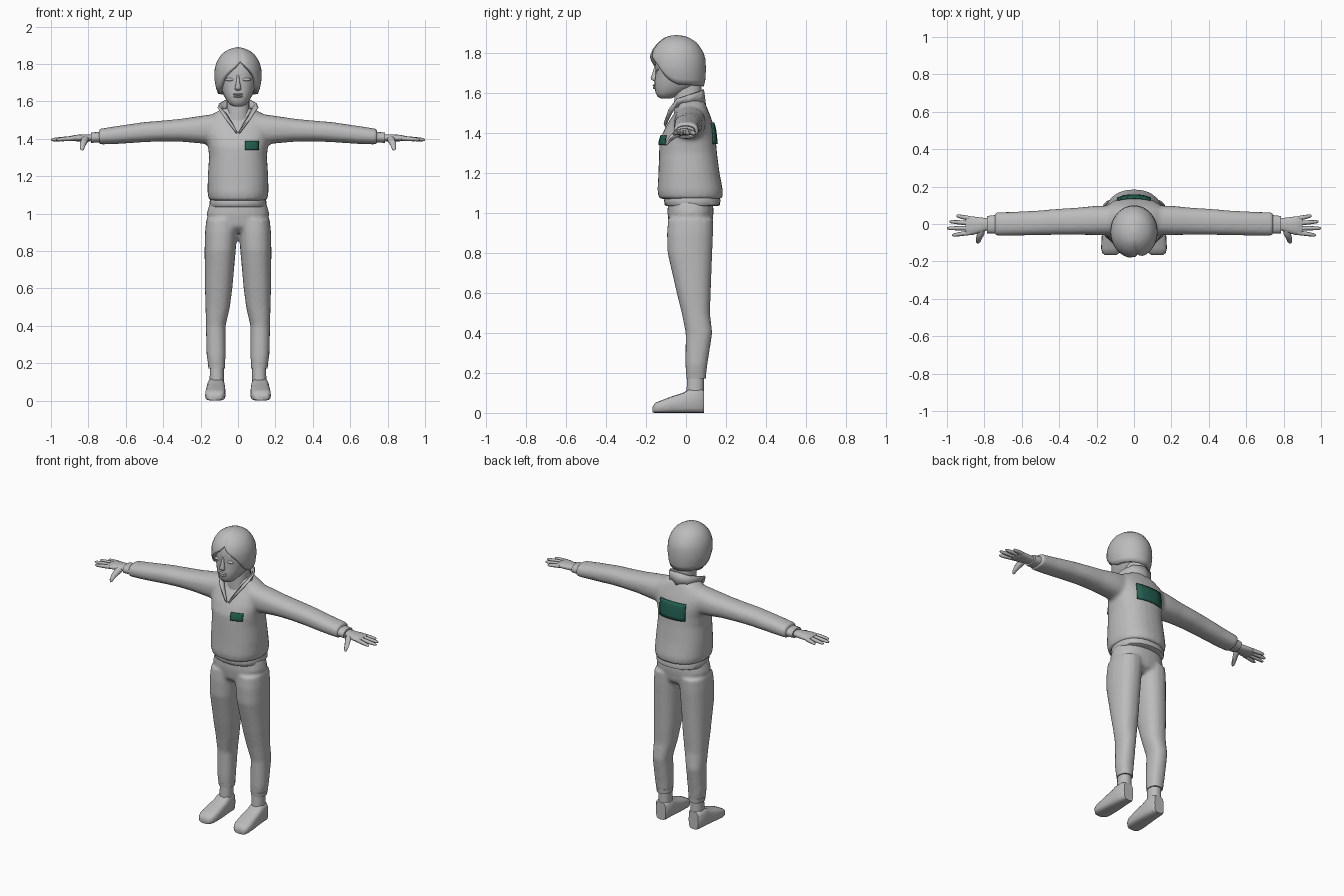
import bpy, bmesh, math
from mathutils import Vector
from mathutils.bvhtree import BVHTree


def material(name, rgb):
    m = bpy.data.materials.new(name)
    m.diffuse_color = (*rgb, 1)
    return m


GREY = material("plain grey", (0.5, 0.5, 0.5))
GREEN = material("dark green", (0.016, 0.115, 0.082))


def activate(ob, others=()):
    bpy.ops.object.select_all(action='DESELECT')
    for o in (ob, *others):
        o.select_set(True)
    bpy.context.view_layer.objects.active = ob


def make(name, verts, faces, mat=GREY, angle=50):
    me = bpy.data.meshes.new(name)
    me.from_pydata(verts, [], faces)
    bm = bmesh.new()
    bm.from_mesh(me)
    bmesh.ops.recalc_face_normals(bm, faces=bm.faces)
    bm.to_mesh(me)
    bm.free()
    me.materials.append(mat)
    ob = bpy.data.objects.new(name, me)
    bpy.context.collection.objects.link(ob)
    activate(ob)
    bpy.ops.object.shade_smooth_by_angle(angle=math.radians(angle))
    return ob


def modify(ob, kind, **settings):
    m = ob.modifiers.new(kind.title(), kind)
    for k, v in settings.items():
        setattr(m, k, v)
    activate(ob)
    bpy.ops.object.modifier_apply(modifier=m.name)


def power(c, p):
    return math.copysign(abs(c) ** (2 / p), c)


def loft(name, axis, rows, n=18, p=2.3):
    """Closed tube; each row is (position on axis, u min, u max, v min, v max)."""
    order = {'z': (1, 2, 0), 'x': (0, 1, 2), 'y': (1, 0, 2)}[axis]
    verts, faces = [], []
    for t, u0, u1, v0, v1 in rows:
        for i in range(n):
            a = 2 * math.pi * i / n
            u = (u0 + u1) / 2 + (u1 - u0) / 2 * power(math.cos(a), p)
            v = (v0 + v1) / 2 + (v1 - v0) / 2 * power(math.sin(a), p)
            tuv = (t, u, v)
            verts.append((u, v, t) if axis == 'z' else tuple(tuv[k] for k in order))
    for r in range(len(rows) - 1):
        for i in range(n):
            j = (i + 1) % n
            faces.append((r * n + i, r * n + j, r * n + n + j, r * n + n + i))
    faces += [tuple(range(n)), tuple(range((len(rows) - 1) * n, len(rows) * n))]
    return make(name, verts, faces)


def upright(name, rows, **kw):
    """Centred upright loft; rows are (z, y front, y back, half width)."""
    return loft(name, 'z', [(z, -w, w, f, b) for z, f, b, w in rows], **kw)


def blend(name, parts, rounds):
    """Fuse overlapping parts into one soft skin."""
    activate(parts[0], parts[1:])
    bpy.ops.object.join()
    ob = bpy.context.object
    ob.name = name
    modify(ob, 'REMESH', mode='VOXEL', voxel_size=0.011)
    modify(ob, 'SMOOTH', factor=0.5, iterations=rounds)
    activate(ob)
    bpy.ops.object.shade_smooth_by_angle(angle=math.radians(60))
    return ob


def lerp(table, x):
    """Interpolate rows of a table sorted by rising first column."""
    for a, b in zip(table, table[1:]):
        if x <= b[0]:
            f = max(0, (x - a[0]) / (b[0] - a[0]))
            return [p + (q - p) * f for p, q in zip(a[1:], b[1:])]
    return list(table[-1][1:])


def ball(name, loc, size):
    x, y, z = loc
    a, b, c = size
    rows = []
    for k in range(9):
        t = math.pi * (k + 0.15) / 8.3
        s = math.sin(t)
        rows.append((x - a * math.cos(t), y - b * s, y + b * s, z - c * s, z + c * s))
    return loft(name, 'x', rows, n=10, p=2)


# Jacket: torso with both sleeves
parts = [upright("torso", [
    (1.07, -0.135, 0.183, 0.155), (1.11, -0.143, 0.185, 0.163), (1.2, -0.138, 0.168, 0.162),
    (1.3, -0.135, 0.155, 0.155), (1.36, -0.132, 0.15, 0.16), (1.42, -0.107, 0.143, 0.175),
    (1.47, -0.078, 0.128, 0.185), (1.51, -0.05, 0.112, 0.165), (1.545, -0.045, 0.098, 0.115),
    (1.565, -0.035, 0.085, 0.07)], n=28)]
for s in (-1, 1):
    parts.append(loft("sleeve", 'x', [(s * r[0], *r[1:]) for r in [
        (0.08, -0.06, 0.1, 1.36, 1.54), (0.2, -0.06, 0.098, 1.375, 1.523),
        (0.3, -0.058, 0.088, 1.384, 1.508), (0.4, -0.058, 0.082, 1.386, 1.498),
        (0.5, -0.06, 0.073, 1.382, 1.49), (0.65, -0.063, 0.065, 1.372, 1.468),
        (0.745, -0.063, 0.064, 1.369, 1.453)]]))
jacket = blend("jacket", parts, 5)

# Trousers: pelvis with both legs
parts = [upright("pelvis", [(0.9, -0.05, 0.09, 0.07), (0.93, -0.085, 0.13, 0.15),
                            (1.0, -0.093, 0.138, 0.168), (1.06, -0.09, 0.135, 0.15)], n=24)]
for s in (-1, 1):
    parts.append(loft("leg", 'z', [(r[0], s * r[1], s * r[2], *r[3:]) for r in [
        (0.18, 0.07, 0.158, 0.0, 0.1), (0.24, 0.066, 0.168, -0.003, 0.107),
        (0.4, 0.066, 0.172, -0.002, 0.132), (0.5, 0.043, 0.174, -0.022, 0.12),
        (0.6, 0.03, 0.177, -0.047, 0.124), (0.8, 0.012, 0.179, -0.093, 0.132),
        (0.9, 0.004, 0.177, -0.096, 0.136), (0.97, 0.002, 0.17, -0.09, 0.136)]]))
blend("trousers", parts, 4)

# Jacket waistband
upright("waistband", [(1.035, -0.1, 0.16, 0.148), (1.04, -0.107, 0.17, 0.152),
                      (1.065, -0.11, 0.172, 0.152), (1.09, -0.1, 0.16, 0.145)], n=28)

for s, side in ((-1, "right"), (1, "left")):
    # Sleeve cuff and trouser cuff
    loft(side + "_sleeve_cuff", 'x', [(s * 0.735, -0.052, 0.048, 1.38, 1.438),
                                      (s * 0.785, -0.05, 0.043, 1.378, 1.434)])
    loft(side + "_trouser_cuff", 'z', [(0.172, s * 0.07, s * 0.157, 0.002, 0.1),
                                       (0.2, s * 0.069, s * 0.162, 0, 0.102)])
    # Hand with four fingers and a drooping thumb
    loft(side + "_palm", 'x', [(s * r[0], *r[1:]) for r in [
        (0.77, -0.028, 0.028, 1.388, 1.424), (0.81, -0.043, 0.034, 1.385, 1.424),
        (0.86, -0.058, 0.04, 1.386, 1.422), (0.89, -0.06, 0.042, 1.389, 1.417),
        (0.9, -0.055, 0.038, 1.394, 1.412)]], n=14)
    for label, y0, y1, tip in (("index", -0.046, -0.06, 0.972), ("middle", -0.022, -0.023, 1.0),
                               ("ring", 0.004, 0.013, 0.987), ("little", 0.029, 0.044, 0.95)):
        rows = []
        for f, r in ((0, 0.013), (0.55, 0.0115), (0.9, 0.009), (1, 0.004)):
            y, z = y0 + (y1 - y0) * f, 1.403 - 0.008 * f
            rows.append((s * (0.875 + (tip - 0.875) * f), y - r, y + r, z - r, z + r))
        loft(f"{side}_{label}_finger", 'x', rows, n=8, p=2)
    loft(side + "_thumb", 'y', [(y, s * (x - r), s * (x + r), z - r, z + r) for y, x, z, r in [
        (-0.02, 0.812, 1.405, 0.017), (-0.055, 0.82, 1.392, 0.02),
        (-0.08, 0.83, 1.37, 0.016), (-0.096, 0.833, 1.35, 0.012), (-0.103, 0.834, 1.342, 0.005)]],
        n=8, p=2)
    # Sock and shoe
    loft(side + "_sock", 'z', [(0.07, s * 0.076, s * 0.152, 0.0, 0.09),
                               (0.2, s * 0.076, s * 0.15, 0.006, 0.09)], n=14)
    loft(side + "_shoe", 'y', [(r[0], s * r[1], s * r[2], *r[3:]) for r in [
        (0.09, 0.082, 0.15, 0.0, 0.112), (0.075, 0.072, 0.162, 0.0, 0.12),
        (0.015, 0.07, 0.166, 0.0, 0.118), (-0.015, 0.068, 0.168, 0.0, 0.1),
        (-0.07, 0.066, 0.173, 0.0, 0.083), (-0.13, 0.068, 0.176, 0.0, 0.06),
        (-0.155, 0.078, 0.17, 0.0, 0.05), (-0.167, 0.095, 0.155, 0.002, 0.03)]], n=16, p=3.5)
    # Eye
    ball(side + "_eye", (s * 0.043, -0.144, 1.717), (0.026, 0.01, 0.009))

# Neck and head
upright("neck", [(1.48, -0.06, 0.08, 0.07), (1.54, -0.06, 0.08, 0.062),
                 (1.66, -0.058, 0.078, 0.062)])
upright("head", [
    (1.572, -0.125, -0.075, 0.02), (1.58, -0.142, -0.055, 0.04), (1.6, -0.152, -0.015, 0.058),
    (1.63, -0.158, 0.05, 0.075), (1.66, -0.157, 0.08, 0.088), (1.7, -0.153, 0.085, 0.096),
    (1.74, -0.155, 0.085, 0.1), (1.8, -0.152, 0.08, 0.1), (1.84, -0.12, 0.045, 0.07),
    (1.86, -0.07, 0.0, 0.02)], n=24)
upright("nose", [(1.74, -0.157, -0.14, 0.006), (1.7, -0.168, -0.14, 0.01),
                 (1.676, -0.178, -0.14, 0.016), (1.666, -0.174, -0.14, 0.018),
                 (1.658, -0.16, -0.14, 0.012)], n=10)
ball("upper_lip", (0, -0.156, 1.638), (0.027, 0.011, 0.006))
ball("lower_lip", (0, -0.155, 1.626), (0.024, 0.011, 0.007))

# Hair: cap with an open face, an off-centre parting and longer sides
shape = [(1.6, -0.12, 0.08, 0.09), (1.66, -0.162, 0.096, 0.115), (1.72, -0.183, 0.1, 0.127),
         (1.78, -0.183, 0.096, 0.124), (1.82, -0.167, 0.078, 0.11), (1.85, -0.143, 0.055, 0.09),
         (1.872, -0.115, 0.025, 0.062), (1.884, -0.09, -0.005, 0.032), (1.89, -0.05, -0.046, 0.002)]
hem = [(0, 1.815), (0.12, 1.8), (0.45, 1.765), (0.75, 1.73), (1.05, 1.67), (1.45, 1.642),
       (math.pi + 0.3, 1.63)]
N, R, PART = 48, 14, 0.14
verts, faces = [], []
for r in range(R + 1):
    f = math.sin(math.pi / 2 * r / R)
    for i in range(N):
        a = -math.pi + 2 * math.pi * i / N
        low = lerp(hem, abs(a - PART * max(0, math.cos(a))))[0]
        z = low + (1.89 - low) * f
        yf, yb, w = lerp(shape, z)
        g = 1 - 0.07 * math.exp(-((a - PART) / 0.11) ** 2)
        verts.append((w * g * math.sin(a), (yf + yb) / 2 - (yb - yf) / 2 * g * math.cos(a), z))
        if r < R:
            j = (i + 1) % N
            faces.append((r * N + i, r * N + j, r * N + N + j, r * N + N + i))
faces.append(tuple(range(R * N, R * N + N)))
hair = make("hair", verts, faces)
modify(hair, 'SOLIDIFY', thickness=0.022, offset=-1)

# Collar: standing band that folds open into a V at the chest
lower = [(0.006, -0.105, 1.43), (0.035, -0.08, 1.485), (0.062, -0.055, 1.53),
         (0.085, 0.005, 1.54), (0.06, 0.075, 1.54), (0, 0.095, 1.54)]
upper = [(0.016, -0.11, 1.445), (0.07, -0.085, 1.515), (0.105, -0.045, 1.57),
         (0.096, 0.015, 1.59), (0.065, 0.07, 1.608), (0, 0.085, 1.617)]
band = [[Vector(p) for p in e] + [Vector((-p[0], p[1], p[2])) for p in e[-2::-1]]
        for e in (lower, upper)]
k = len(band[0])
collar = make("collar", band[0] + band[1], [(i, i + 1, k + i + 1, k + i) for i in range(k - 1)])
modify(collar, 'SOLIDIFY', thickness=0.01, offset=0)

# Green patches laid on the jacket
tree = BVHTree.FromObject(jacket, bpy.context.evaluated_depsgraph_get())


def patch(name, x0, x1, z0, z1, side, n=6):
    pts = []
    for i in range(n):
        for j in range(n):
            start = Vector((x0 + (x1 - x0) * i / (n - 1), side, z0 + (z1 - z0) * j / (n - 1)))
            pts.append(tree.ray_cast(start, Vector((0, -side, 0)))[0] + Vector((0, side * 0.005, 0)))
    quads = [(i * n + j, i * n + j + 1, i * n + n + j + 1, i * n + n + j)
             for i in range(n - 1) for j in range(n - 1)]
    modify(make(name, pts, quads, GREEN), 'SOLIDIFY', thickness=0.008, offset=0)


patch("chest_patch", 0.038, 0.11, 1.34, 1.387, -1)
patch("back_patch", -0.09, 0.09, 1.345, 1.45, 1)
